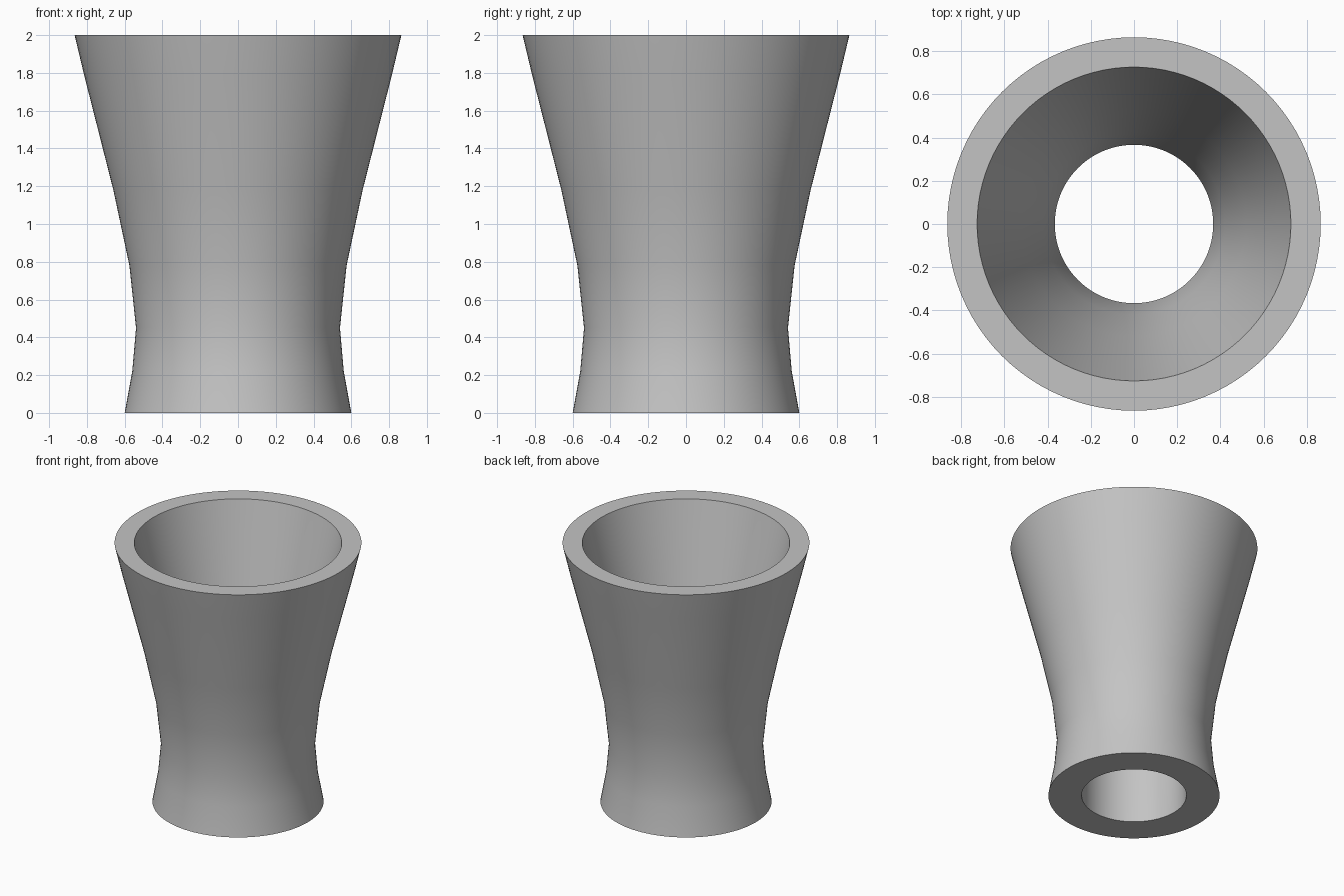
import bpy
import bmesh
import math

cube = bpy.data.objects.get("Cube")
if cube:
    bpy.data.objects.remove(cube, do_unlink=True)

SEGMENTS = 96

# Half cross-section as (radius, height): outer wall upward, then bore downward
outer_wall = [(0.6, 0), (0.56, 0.22), (0.54, 0.45), (0.575, 0.78),
              (0.66, 1.18), (0.815, 1.79), (0.865, 2)]
inner_bore = [(0.727, 2), (0.675, 1.79), (0.52, 1.18), (0.42, 0.78),
              (0.367, 0.45), (0.367, 0)]

grey = bpy.data.materials.new("plain grey")
grey.use_nodes = True
colour = (0.55, 0.55, 0.55, 1)
grey.diffuse_color = colour
grey.node_tree.nodes["Principled BSDF"].inputs["Base Color"].default_value = colour


def lathe(name, profile, material):
    """Revolve a closed profile around the z axis."""
    bm = bmesh.new()
    verts = [bm.verts.new((r, 0, z)) for r, z in profile]
    edges = [bm.edges.new((a, b)) for a, b in zip(verts, verts[1:] + verts[:1])]
    bmesh.ops.spin(bm, geom=verts + edges, cent=(0, 0, 0), axis=(0, 0, 1),
                   angle=math.tau, steps=SEGMENTS)
    bmesh.ops.remove_doubles(bm, verts=bm.verts[:], dist=0.0001)
    bmesh.ops.recalc_face_normals(bm, faces=bm.faces[:])
    mesh = bpy.data.meshes.new(name)
    bm.to_mesh(mesh)
    bm.free()
    mesh.materials.append(material)
    obj = bpy.data.objects.new(name, mesh)
    bpy.context.collection.objects.link(obj)
    return obj


# Flared hollow sleeve with flat end rims
sleeve = lathe("flared_sleeve", outer_wall + inner_bore, grey)
bpy.ops.object.select_all(action='DESELECT')
sleeve.select_set(True)
bpy.context.view_layer.objects.active = sleeve
bpy.ops.object.shade_smooth_by_angle(angle=math.radians(35))
